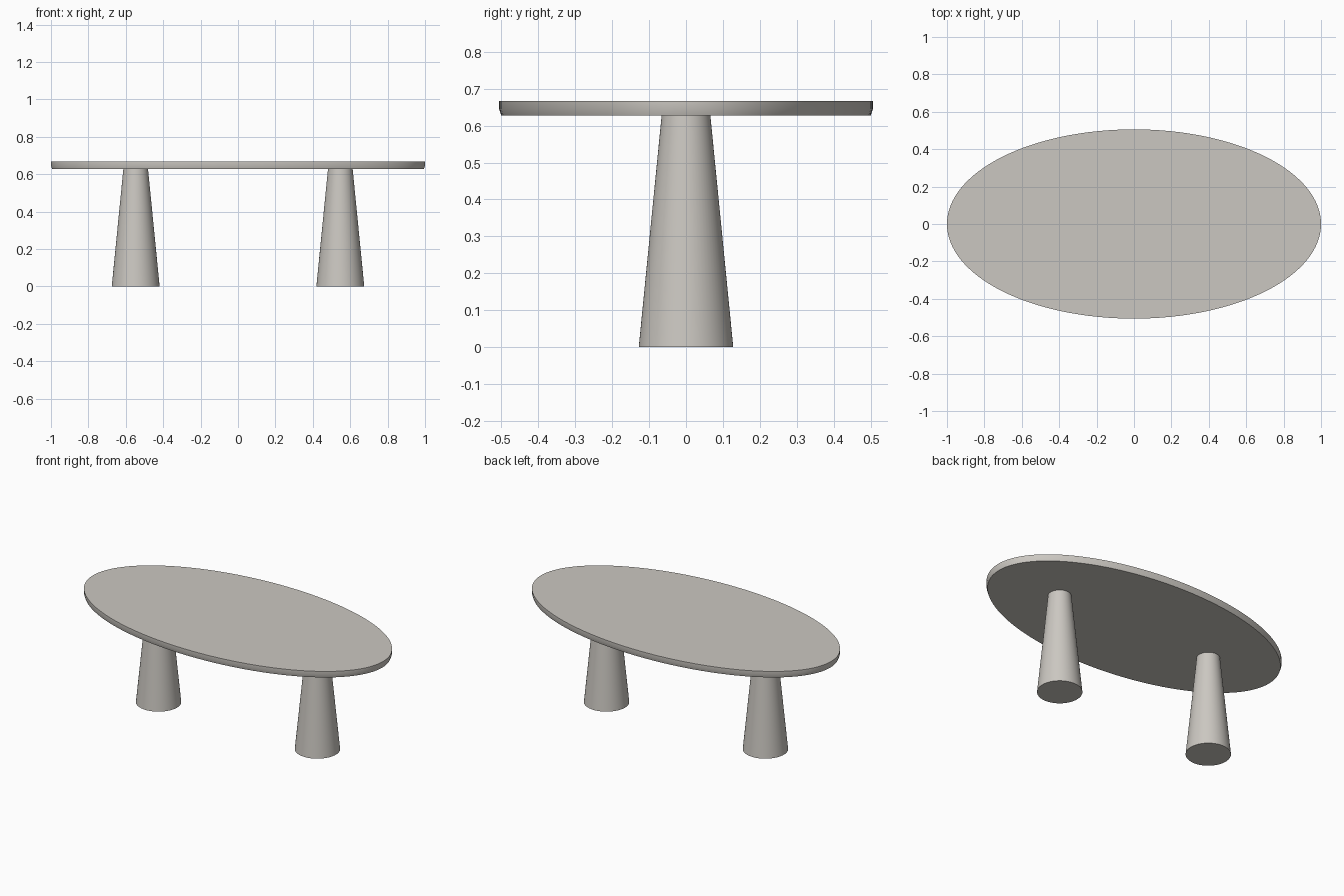
import bpy, bmesh, math

if "Cube" in bpy.data.objects:
    bpy.data.objects.remove(bpy.data.objects["Cube"])

stone = bpy.data.materials.new("warm grey stone")
stone.diffuse_color = (0.60, 0.575, 0.535, 1)
stone.use_nodes = True
stone.node_tree.nodes["Principled BSDF"].inputs["Base Color"].default_value = stone.diffuse_color


def lathe(name, rings, sides, centre_x=0.0):
    """Closed solid from stacked ellipses: (x radius, y radius, z)."""
    bm = bmesh.new()
    loops = []
    for rx, ry, z in rings:
        loops.append([bm.verts.new((rx * math.cos(2 * math.pi * i / sides),
                                    ry * math.sin(2 * math.pi * i / sides), z))
                      for i in range(sides)])
    for low, high in zip(loops, loops[1:]):
        for i in range(sides):
            j = (i + 1) % sides
            bm.faces.new((low[i], low[j], high[j], high[i]))
    bm.faces.new(loops[0][::-1])
    bm.faces.new(loops[-1])
    mesh = bpy.data.meshes.new(name)
    bm.to_mesh(mesh)
    bm.free()
    mesh.materials.append(stone)
    obj = bpy.data.objects.new(name, mesh)
    obj.location.x = centre_x
    bpy.context.collection.objects.link(obj)
    bpy.ops.object.select_all(action='DESELECT')
    obj.select_set(True)
    bpy.context.view_layer.objects.active = obj
    bpy.ops.object.shade_smooth_by_angle(angle=math.radians(35))
    return obj


# Oval top, with a slightly undercut lower edge
lathe("table_top", [(0.994, 0.500, 0.627), (1.0, 0.506, 0.645),
                    (1.0, 0.506, 0.667)], 128)

# Two tapered round legs
for side, x in (("left", -0.547), ("right", 0.547)):
    lathe(side + "_leg", [(0.128, 0.128, 0), (0.066, 0.066, 0.627)], 64, x)
